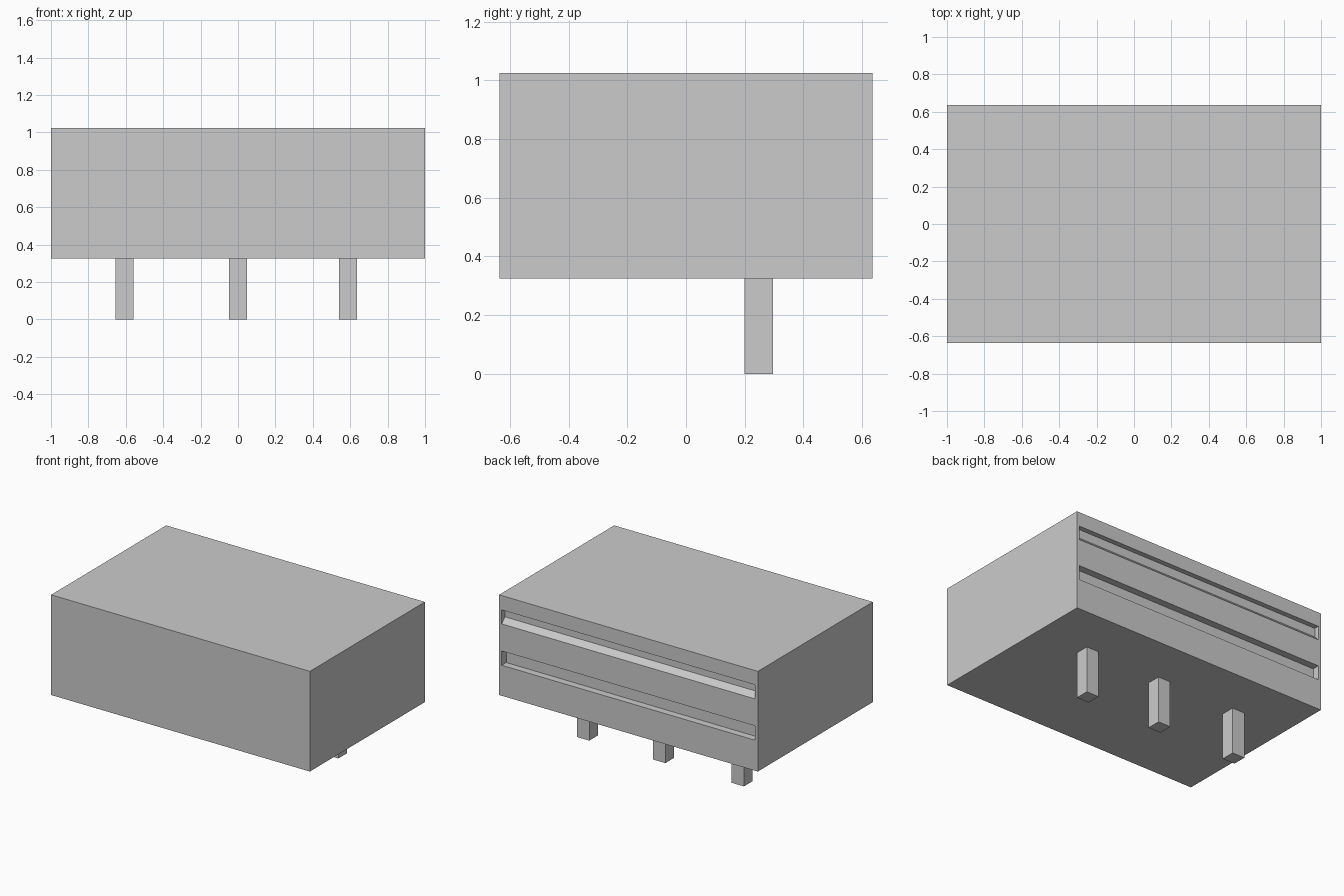
import bpy, bmesh

if "Cube" in bpy.data.objects:
    bpy.data.objects.remove(bpy.data.objects["Cube"])

BACK = 0.635


def prism(name, x0, x1, profile):
    """Extrude a closed (y, z) profile along x."""
    bm = bmesh.new()
    face = bm.faces.new([bm.verts.new((x0, y, z)) for y, z in profile])
    ext = bmesh.ops.extrude_face_region(bm, geom=[face])
    verts = [v for v in ext["geom"] if isinstance(v, bmesh.types.BMVert)]
    bmesh.ops.translate(bm, verts=verts, vec=(x1 - x0, 0, 0))
    bmesh.ops.recalc_face_normals(bm, faces=bm.faces)
    mesh = bpy.data.meshes.new(name)
    bm.to_mesh(mesh)
    bm.free()
    obj = bpy.data.objects.new(name, mesh)
    bpy.context.collection.objects.link(obj)
    return obj


def rect(y0, y1, z0, z1):
    return [(y0, z0), (y1, z0), (y1, z1), (y0, z1)]


# Main box
body = prism("body", -1, 1, rect(-BACK, BACK, 0.325, 1.025))

# Slots in the back: upper one with a sloped sill, lower one square
OUT = BACK + 0.05
upper = [(BACK - 0.035, 0.925), (OUT, 0.925), (OUT, 0.827),
         (BACK, 0.827), (BACK - 0.035, 0.863)]
lower = rect(BACK - 0.05, OUT, 0.538, 0.638)
for name, profile in (("upper_slot_cutter", upper), ("lower_slot_cutter", lower)):
    cutter = prism(name, -0.98, 0.98, profile)
    cutter.hide_render = True
    cutter.display_type = 'WIRE'
    mod = body.modifiers.new(name, 'BOOLEAN')
    mod.operation = 'DIFFERENCE'
    mod.solver = 'EXACT'
    mod.object = cutter

# Row of three square legs
for name, x in (("left_leg", -0.608), ("middle_leg", 0), ("right_leg", 0.588)):
    prism(name, x - 0.048, x + 0.048, rect(0.2, 0.297, 0, 0.325))
